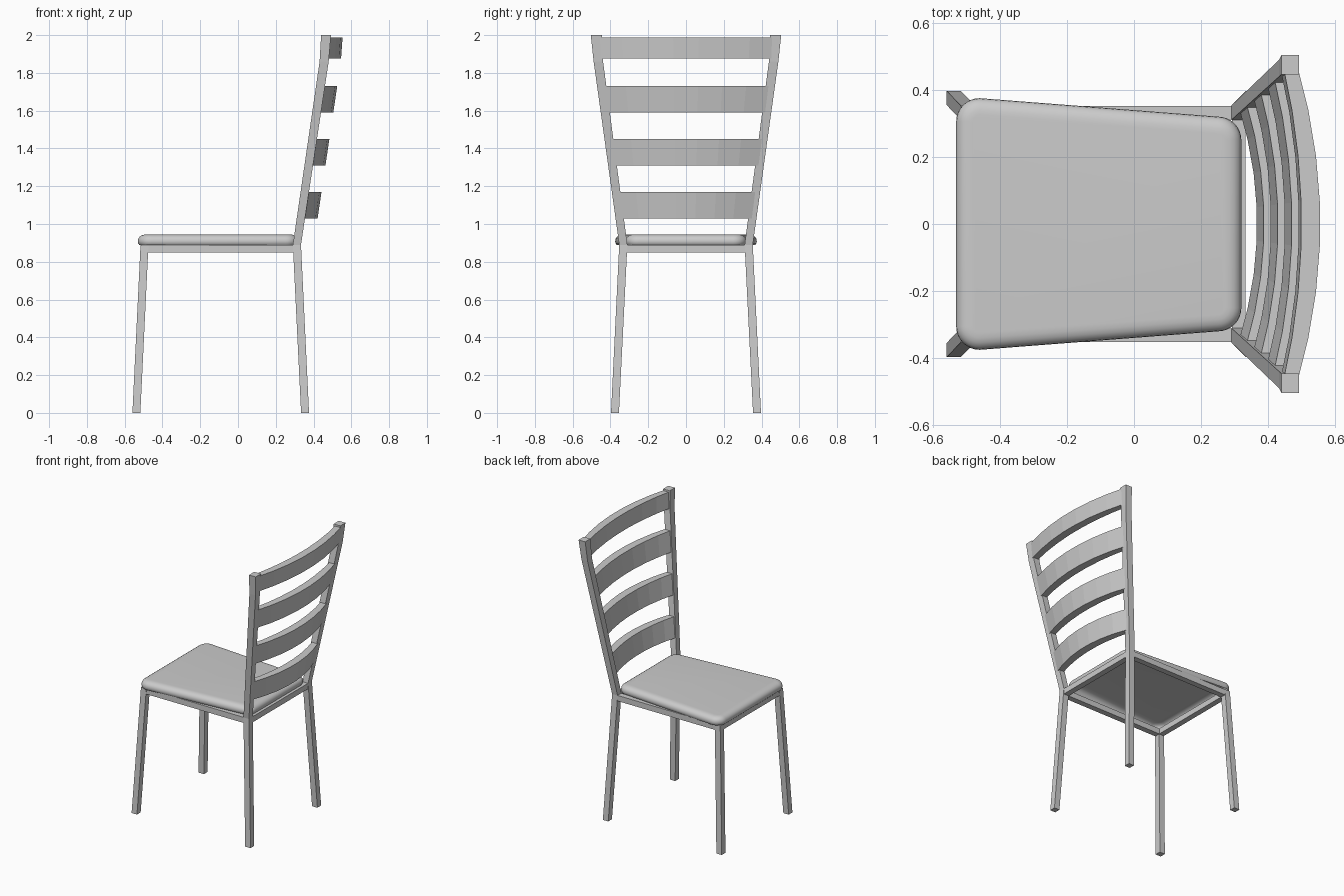
import bpy, bmesh, math

if "Cube" in bpy.data.objects:
    bpy.data.objects.remove(bpy.data.objects["Cube"])


def loft(name, rings, cap_start=True, smooth=False):
    """Skin a list of equal-length point rings and cap the ends."""
    bm = bmesh.new()
    loops = [[bm.verts.new(p) for p in ring] for ring in rings]
    n = len(rings[0])
    for a, b in zip(loops, loops[1:]):
        for i in range(n):
            j = (i + 1) % n
            bm.faces.new((a[i], a[j], b[j], b[i]))
    bm.faces.new(loops[-1])
    if cap_start:
        bm.faces.new(loops[0][::-1])
    bmesh.ops.recalc_face_normals(bm, faces=bm.faces)
    mesh = bpy.data.meshes.new(name)
    bm.to_mesh(mesh)
    bm.free()
    ob = bpy.data.objects.new(name, mesh)
    bpy.context.collection.objects.link(ob)
    if smooth:
        for p in mesh.polygons:
            p.use_smooth = True
    return ob


def square(x, y, z, hx, hy):
    return [(x - hx, y - hy, z), (x + hx, y - hy, z),
            (x + hx, y + hy, z), (x - hx, y + hy, z)]


def box(name, x0, x1, y0, y1, z0, z1):
    cx, cy, hx, hy = (x0 + x1) / 2, (y0 + y1) / 2, (x1 - x0) / 2, (y1 - y0) / 2
    return loft(name, [square(cx, cy, z, hx, hy) for z in (z0, z1)])


# Legs: x, y, z, half width in x, half width in y
FRONT = [(-.538, .376, 0, .021, .021), (-.495, .332, .89, .021, .021)]
BACK = [(.355, .376, 0, .021, .021), (.312, .332, .89, .0215, .0215),
        (.456, .464, 1.86, .024, .025), (.466, .475, 2.0, .026, .029)]
for side, s in (("left", -1), ("right", 1)):
    for kind, path in (("front_leg", FRONT), ("back_leg_post", BACK)):
        loft(f"{kind}_{side}", [square(x, s * y, z, hx, hy) for x, y, z, hx, hy in path])

# Seat frame rails
for side, s in (("left", -1), ("right", 1)):
    ys = sorted((s * .311, s * .352))
    box(f"side_rail_{side}", -.51, .33, *ys, .85, .89)
box("front_rail", -.515, -.475, -.33, .33, .85, .89)
box("back_rail", .292, .333, -.33, .33, .85, .89)


# Cushion: tapered rounded outline, open underneath
def outline(r, z):
    pts = []
    for k, (cx, cy) in enumerate(((.25, .25), (-.46, .305), (-.46, -.305), (.25, -.25))):
        for i in range(9):
            a = math.pi / 2 * (k + i / 8)
            pts.append((cx + r * math.cos(a), cy + r * math.sin(a), z))
    return pts


loft("seat", [outline(r, z) for r, z in
              ((.062, .889), (.068, .897), (.07, .908), (.068, .921),
               (.061, .932), (.049, .940), (.035, .944), (.02, .945))],
     cap_start=False, smooth=True)


# Curved back slats following the posts
def post(z):
    for a, b in zip(BACK[1:], BACK[2:]):
        if z <= b[2]:
            t = (z - a[2]) / (b[2] - a[2])
            return a[0] + t * (b[0] - a[0]), a[1] + t * (b[1] - a[1])


SEGS = 7
for i, (z0, z1) in enumerate(((1.03, 1.17), (1.31, 1.45), (1.59, 1.73), (1.875, 1.988))):
    rings = []
    for k in range(SEGS + 1):
        t = 2 * k / SEGS - 1
        bow = 1 - t * t
        half = .021 + .007 * bow
        ring = []
        for z, signs in ((z0, (-1, 1)), (z1, (1, -1))):
            px, py = post(z)
            ring += [(px + .062 * bow + s * half, py * t, z) for s in signs]
        rings.append(ring)
    loft(f"back_slat_{i + 1}", rings)
